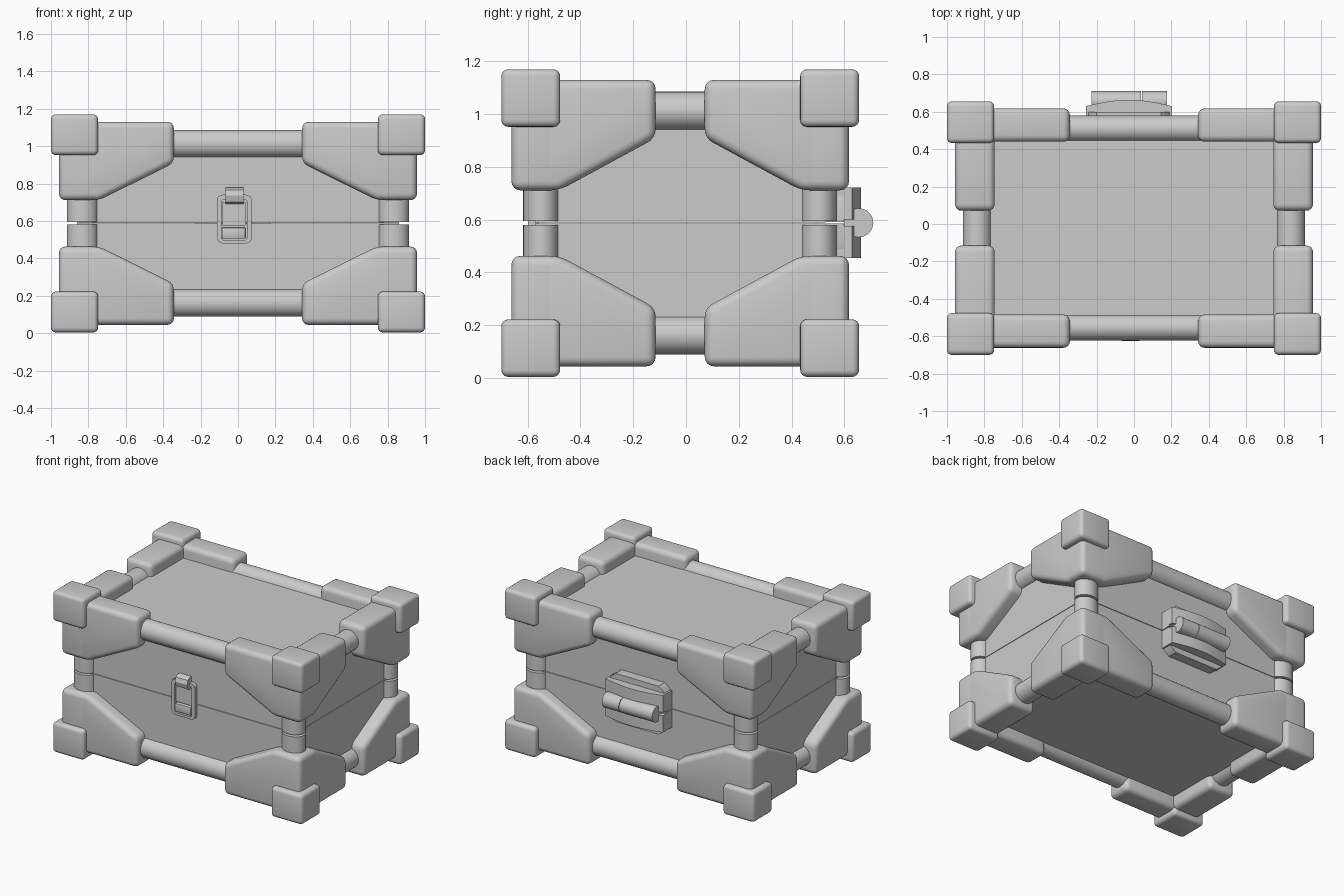
import bpy, bmesh
from math import pi, cos, sin
from mathutils import Vector, Matrix

if "Cube" in bpy.data.objects:
    bpy.data.objects.remove(bpy.data.objects["Cube"])

CENTRE = Vector((0, -0.022, 0.587))   # symmetry centre of the case


def finish(name, bm, bevel=0, segs=4, mirror=None):
    bmesh.ops.recalc_face_normals(bm, faces=bm.faces[:])
    if bevel:
        bmesh.ops.bevel(bm, geom=bm.edges[:], offset=bevel, segments=segs,
                        profile=0.5, affect='EDGES', clamp_overlap=True)
    me = bpy.data.meshes.new(name)
    bm.to_mesh(me)
    bm.free()
    ob = bpy.data.objects.new(name, me)
    bpy.context.collection.objects.link(ob)
    bpy.ops.object.select_all(action='DESELECT')
    ob.select_set(True)
    bpy.context.view_layer.objects.active = ob
    bpy.ops.object.shade_smooth_by_angle(angle=0.6)
    if mirror:                         # mirrored parts are built about CENTRE
        ob.location = CENTRE
        m = ob.modifiers.new("mirror", 'MIRROR')
        m.use_axis = [a in mirror for a in 'xyz']
        m.use_mirror_merge = False
    return ob


def prism(name, pts, axis, lo, hi, **kw):
    """Extrude a 2D outline along an axis between lo and hi."""
    def place(a, b, c):
        return {'x': (c, a, b), 'y': (a, c, b), 'z': (a, b, c)}[axis]
    bm = bmesh.new()
    face = bm.faces.new([bm.verts.new(place(a, b, lo)) for a, b in pts])
    ext = bmesh.ops.extrude_face_region(bm, geom=[face])
    move = Vector(place(0, 0, hi - lo))
    bmesh.ops.translate(bm, vec=move, verts=[v for v in ext['geom']
                                             if isinstance(v, bmesh.types.BMVert)])
    return finish(name, bm, **kw)


def box(name, x, y, z, **kw):
    return prism(name, [(x[0], y[0]), (x[1], y[0]), (x[1], y[1]), (x[0], y[1])],
                 'z', z[0], z[1], **kw)


def ellipse(ca, cb, ra, rb, n=32):
    return [(ca + ra * cos(2 * pi * i / n), cb + rb * sin(2 * pi * i / n)) for i in range(n)]


def arch(x0, x1, y_in, y_end, y_mid, n=12):
    """Plan outline with a gently bowed outer side."""
    t = [i / n for i in range(n + 1)]
    return [(x0, y_in)] + [(x0 + (x1 - x0) * k, y_end + (y_mid - y_end) * sin(pi * k))
                           for k in t] + [(x1, y_in)]


# Case shell in two halves with a thin seam
box("lower_shell", (-0.86, 0.86), (-0.572, 0.528), (0.135, 0.586))
box("upper_shell", (-0.86, 0.86), (-0.572, 0.528), (0.590, 1.04))

# Edge tubes and corner posts
prism("long_tubes", ellipse(0.532, 0.425, 0.07, 0.073), 'x', -0.5, 0.5, mirror='yz')
prism("side_tubes", ellipse(0.838, 0.425, 0.076, 0.073), 'y', -0.3, 0.3, mirror='xz')
prism("corner_posts", ellipse(0.832, 0.527, 0.082, 0.068), 'z', 0.007, 0.3, mirror='xyz')

# Corner brackets: one leg along the front, one along the side
prism("front_brackets", [(0.957, 0.543), (0.343, 0.543), (0.343, 0.322),
                         (0.742, 0.124), (0.957, 0.124)],
      'y', 0.462, 0.64, bevel=0.035, mirror='xyz')
prism("side_brackets", [(0.64, 0.543), (0.093, 0.543), (0.093, 0.322),
                        (0.458, 0.124), (0.64, 0.124)],
      'x', 0.745, 0.957, bevel=0.035, mirror='xyz')

# Bumper blocks on the eight corners
box("corner_bumpers", (0.748, 1.0), (0.455, 0.678), (0.365, 0.583),
    bevel=0.026, mirror='xyz')


# Front latch: rounded back plate with a raised rim, flap, button and hook
def rounded(x0, x1, z0, z1, r, n=4):
    pts = []
    for cx, cz, a in ((x1 - r, z1 - r, 0), (x0 + r, z1 - r, 1),
                      (x0 + r, z0 + r, 2), (x1 - r, z0 + r, 3)):
        pts += [(cx + r * cos((a + i / n) * pi / 2), cz + r * sin((a + i / n) * pi / 2))
                for i in range(n + 1)]
    return pts


bm = bmesh.new()
rings = [[bm.verts.new((a, y, b)) for a, b in rounded(*r)]
         for r, y in (((-0.113, 0.073, 0.48, 0.74, 0.03), -0.56),
                      ((-0.113, 0.073, 0.48, 0.74, 0.03), -0.598),
                      ((-0.088, 0.048, 0.497, 0.715, 0.015), -0.598),
                      ((-0.088, 0.048, 0.497, 0.715, 0.015), -0.56))]
for i in range(4):
    p, q = rings[i], rings[(i + 1) % 4]
    for j in range(len(p)):
        k = (j + 1) % len(p)
        bm.faces.new((p[j], p[k], q[k], q[j]))
finish("latch_frame", bm)
box("latch_flap", (-0.083, 0.04), (-0.59, -0.56), (0.575, 0.70))
box("latch_button", (-0.086, 0.04), (-0.60, -0.56), (0.505, 0.565), bevel=0.006, segs=2)
prism("latch_hook", [(-0.56, 0.70), (-0.59, 0.69), (-0.615, 0.70), (-0.625, 0.735),
                     (-0.615, 0.765), (-0.595, 0.778), (-0.56, 0.778)],
      'x', -0.067, 0.03)

# Rear hinge: clipped base leaves, bowed straps and a two-part barrel
for name, s in (("lower", -1), ("upper", 1)):
    z = lambda d: 0.588 + s * d
    prism(name + "_hinge_leaf", [(-0.257, z(0.003)), (0.203, z(0.003)), (0.203, z(0.10)),
                                 (0.185, z(0.145)), (0.145, z(0.175)), (-0.20, z(0.175)),
                                 (-0.24, z(0.145)), (-0.257, z(0.10))], 'y', 0.50, 0.598)
    prism(name + "_hinge_strap", arch(-0.257, 0.203, 0.52, 0.63, 0.664),
          'z', z(0.012), z(0.134))
prism("hinge_barrel_long", ellipse(0.655, 0.588, 0.055, 0.055), 'x', -0.226, 0.038)
prism("hinge_barrel_short", ellipse(0.655, 0.588, 0.055, 0.055), 'x', 0.042, 0.176)
